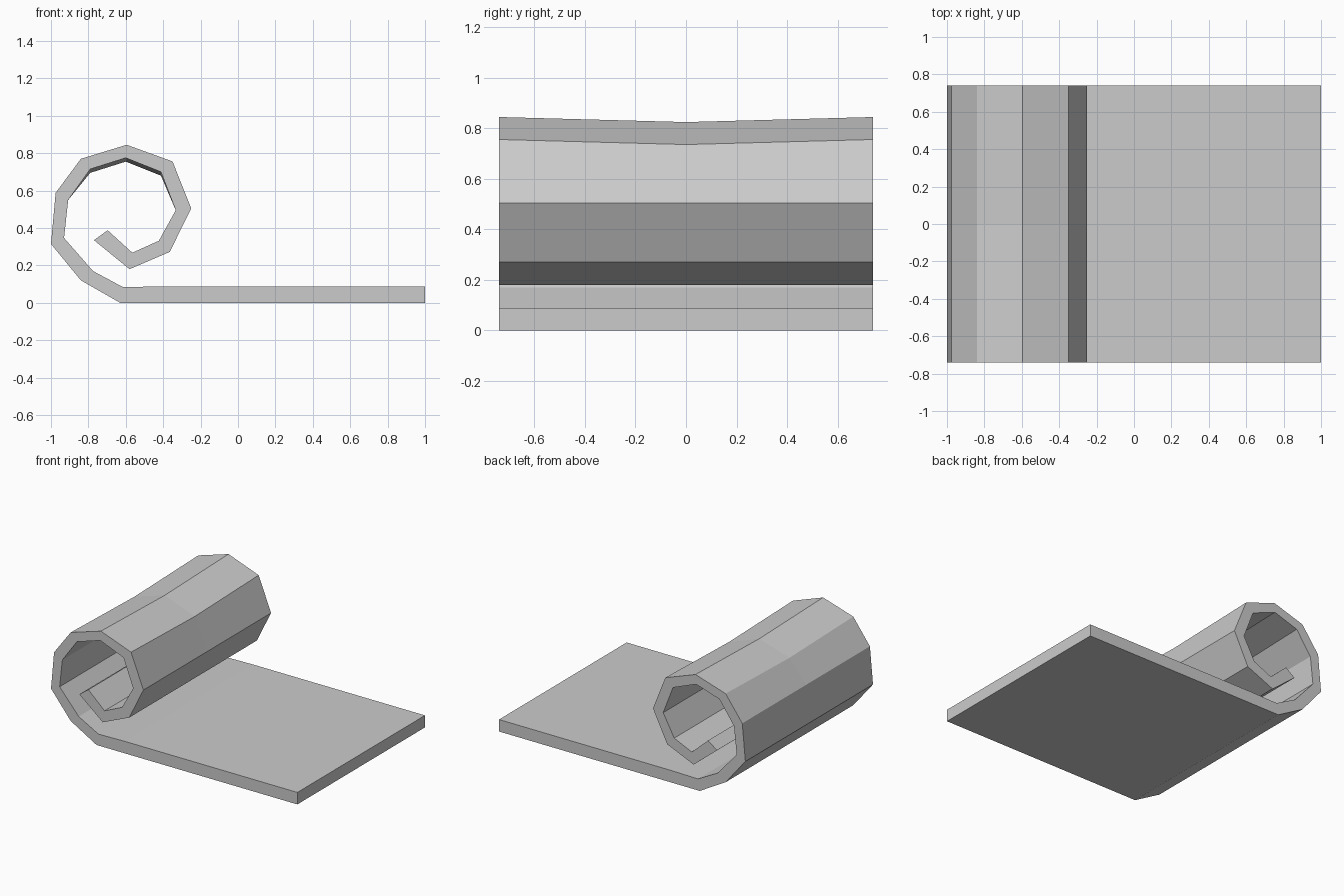
import bpy
import bmesh

if "Cube" in bpy.data.objects:
    bpy.data.objects.remove(bpy.data.objects["Cube"])

HALF_WIDTH = 0.74
SAG = 0.02

# Cross-section of the rolled sheet: outer (x, z), inner (x, z), sags in the middle
profile = [
    ((1.0, 0.0), (1.0, 0.088), False),
    ((-0.40, 0.0), (-0.40, 0.088), False),
    ((-0.63, 0.0), (-0.615, 0.084), False),
    ((-0.84, 0.12), (-0.775, 0.17), False),
    ((-1.0, 0.315), (-0.93, 0.347), False),
    ((-0.975, 0.588), (-0.908, 0.55), False),
    ((-0.84, 0.77), (-0.79, 0.715), True),
    ((-0.595, 0.845), (-0.60, 0.775), True),
    ((-0.35, 0.756), (-0.412, 0.70), True),
    ((-0.25, 0.505), (-0.333, 0.495), False),
    ((-0.365, 0.272), (-0.423, 0.332), False),
    ((-0.58, 0.18), (-0.565, 0.268), False),
    ((-0.77, 0.335), (-0.697, 0.388), False),
]

bm = bmesh.new()


def section(y, sag):
    """Outer and inner vertex rows of the sheet at one depth."""
    outer = [bm.verts.new((o[0], y, o[1] - sag * s)) for o, i, s in profile]
    inner = [bm.verts.new((i[0], y, i[1] - sag * s)) for o, i, s in profile]
    return outer, inner


sections = [section(-HALF_WIDTH, 0), section(0, SAG), section(HALF_WIDTH, 0)]

# Outer and inner skins, plus the two long ends of the sheet
for (o1, i1), (o2, i2) in zip(sections, sections[1:]):
    loop1, loop2 = o1 + i1[::-1], o2 + i2[::-1]
    for k in range(len(loop1)):
        n = (k + 1) % len(loop1)
        bm.faces.new((loop1[k], loop1[n], loop2[n], loop2[k]))

# Spiral side caps
for outer, inner in (sections[0], sections[-1]):
    for k in range(len(outer) - 1):
        bm.faces.new((outer[k], outer[k + 1], inner[k + 1], inner[k]))

bmesh.ops.recalc_face_normals(bm, faces=bm.faces)
mesh = bpy.data.meshes.new("rolled_mat")
bm.to_mesh(mesh)
bm.free()
mat = bpy.data.objects.new("rolled_mat", mesh)
bpy.context.collection.objects.link(mat)
